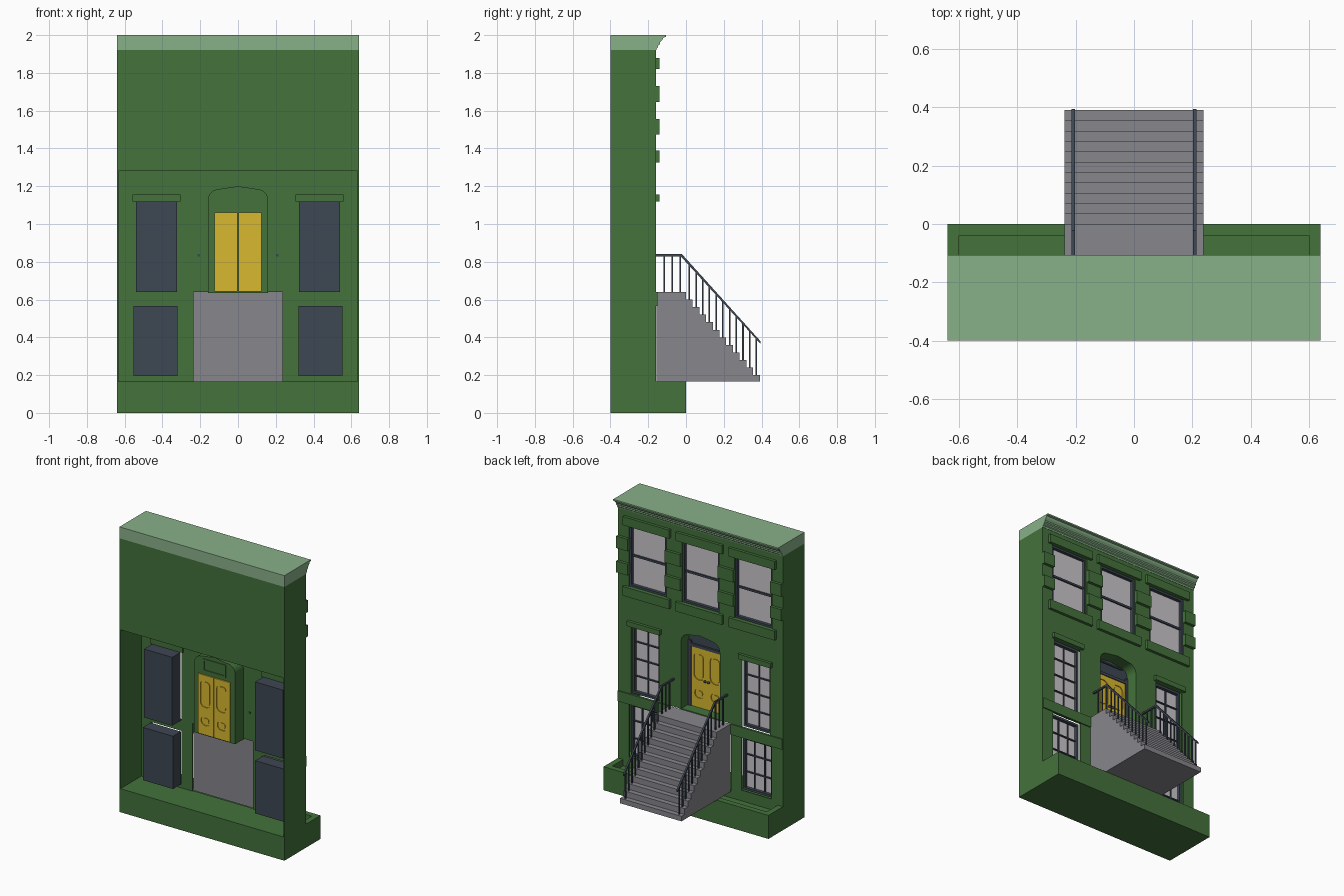
import bpy, bmesh, math
from mathutils import Vector

if "Cube" in bpy.data.objects:
    bpy.data.objects.remove(bpy.data.objects["Cube"])


def material(name, rgb):
    m = bpy.data.materials.new(name)
    m.diffuse_color = (*rgb, 1)
    m.use_nodes = True
    m.node_tree.nodes["Principled BSDF"].inputs["Base Color"].default_value = m.diffuse_color
    return m


GREEN = material("wall green", (0.056, 0.168, 0.044))
PALE = material("pale green", (0.25, 0.44, 0.25))
GREY = material("stone grey", (0.24, 0.24, 0.262))
NAVY = material("dark slate", (0.048, 0.063, 0.086))
GLASS = material("pane grey", (0.60, 0.57, 0.60))
YELLOW = material("door yellow", (0.69, 0.48, 0.028))


def finish(name, bm, mat):
    bmesh.ops.recalc_face_normals(bm, faces=bm.faces)
    me = bpy.data.meshes.new(name)
    bm.to_mesh(me)
    bm.free()
    me.materials.append(mat)
    ob = bpy.data.objects.new(name, me)
    bpy.context.collection.objects.link(ob)
    return ob


def boxes(name, mat, *specs):
    """One object from boxes given as (x0, x1, y0, y1, z0, z1)."""
    bm = bmesh.new()
    for x0, x1, y0, y1, z0, z1 in specs:
        vs = bmesh.ops.create_cube(bm, size=1)["verts"]
        for v in vs:
            v.co = Vector((x1 if v.co.x > 0 else x0,
                           y1 if v.co.y > 0 else y0,
                           z1 if v.co.z > 0 else z0))
    return finish(name, bm, mat)


def prism(name, mat, profile, lo, hi, axis):
    """Extrude a 2D profile along x (profile is y,z) or y (profile is x,z)."""
    bm = bmesh.new()
    vs = [bm.verts.new((lo, a, b) if axis == "x" else (a, lo, b)) for a, b in profile]
    f = bm.faces.new(vs)
    ext = bmesh.ops.extrude_face_region(bm, geom=[f])["geom"]
    d = Vector((hi - lo, 0, 0)) if axis == "x" else Vector((0, hi - lo, 0))
    bmesh.ops.translate(bm, vec=d, verts=[g for g in ext if isinstance(g, bmesh.types.BMVert)])
    return finish(name, bm, mat)


def cut(ob, *cutters):
    for c in cutters:
        c.hide_render = True
        m = ob.modifiers.new("cut", "BOOLEAN")
        m.operation, m.solver, m.object = "DIFFERENCE", "EXACT", c
    dg = bpy.context.evaluated_depsgraph_get()
    me = bpy.data.meshes.new_from_object(ob.evaluated_get(dg))
    ob.modifiers.clear()
    ob.data = me
    for c in cutters:
        bpy.data.objects.remove(c)


def rounded(cx, cz, hw, hh, r, n=6):
    pts = []
    for q, (sx, sz) in enumerate([(1, 1), (-1, 1), (-1, -1), (1, -1)]):
        for i in range(n + 1):
            a = math.pi / 2 * (q + i / n)
            pts.append((cx + sx * (hw - r) + r * math.cos(a), cz + sz * (hh - r) + r * math.sin(a)))
    return pts


def arch(hw, z0, z1):
    """Door opening: straight jambs, rounded shoulders, nearly flat head."""
    r = 0.06
    pts = [(-hw, z0), (hw, z0)]
    pts += [(hw - r + r * math.cos(a), z1 - 0.015 - r + r * math.sin(a))
            for a in [math.radians(15 * i) for i in range(6)]]
    pts.append((0, z1))
    return pts + [(-x, z) for x, z in reversed(pts[2:-1])]


FACE = -0.16
UPPER = (-0.41, 0, 0.41)

# Shell: solid upper storey, hollow open-backed lower storeys
shell = boxes("house_wall", GREEN, (-0.64, 0.64, -0.4, FACE, 0.165, 1.92))
holes = [(-0.632, 0.632, -0.5, -0.168, 0.1, 1.28)]
holes += [(x - 0.145, x + 0.145, -0.2, 0, 1.39, 1.82) for x in UPPER]
for s in (-1, 1):
    holes.append((s * 0.431 - 0.109, s * 0.431 + 0.109, -0.3, 0, 0.64, 1.12))
    holes.append((s * 0.436 - 0.117, s * 0.436 + 0.117, -0.3, 0, 0.195, 0.565))
holes.append((-0.236, 0.236, -0.3, 0, 0.1, 0.64))
cutters = [boxes("wall_cutter", GREEN, h) for h in holes]
cutters.append(prism("arch_cutter", GREEN, arch(0.15, 0.639, 1.19), -0.3, 0, "y"))
cut(shell, *cutters)

# Base with sunken area in front of the basement
base = boxes("base", GREEN, (-0.64, 0.64, -0.4, 0, 0, 0.165))
cut(base, boxes("area_cutter", GREEN, (-0.6, 0.6, FACE, -0.04, 0.12, 0.3)))

# Roof slab and stepped cornice
profile = [(-0.4, 1.92), (-0.158, 1.92), (-0.155, 1.93), (-0.148, 1.935), (-0.148, 1.945),
           (-0.138, 1.952), (-0.138, 1.962), (-0.125, 1.975), (-0.12, 1.987), (-0.107, 1.99),
           (-0.107, 2.0), (-0.4, 2.0)]
prism("roof_cornice", PALE, profile, -0.64, 0.64, "x")


def window(name, x, hw, z0, z1, back, pane, cols, rows, t, bar):
    """Dark frame with glazing bars and a pale pane."""
    x0, x1 = x - hw, x + hw
    front = pane + 0.022
    b = [(x0, x0 + t, back, front, z0, z1), (x1 - t, x1, back, front, z0, z1),
         (x0, x1, back, front, z0, z0 + t), (x0, x1, back, front, z1 - t, z1)]
    for i in range(1, cols):
        c = x0 + (x1 - x0) * i / cols
        b.append((c - bar, c + bar, pane - 0.004, pane + 0.008, z0, z1))
    for i in range(1, rows):
        c = z0 + (z1 - z0) * i / rows
        b.append((x0, x1, pane - 0.004, pane + 0.01, c - bar, c + bar))
    if back < -0.21:
        b.append((x0, x1, back, back + 0.01, z0, z1))
    boxes(name + "_frame", NAVY, *b)
    boxes(name + "_pane", GLASS, (x0 + t / 2, x1 - t / 2, pane - 0.006, pane, z0 + t / 2, z1 - t / 2))


# Upper sash windows with lintels, sills and side blocks
trim = []
for i, x in enumerate(UPPER):
    window(f"upper_window_{i}", x, 0.145, 1.39, 1.82, -0.2, -0.19, 1, 2, 0.014, 0.007)
    trim.append((x - 0.18, x + 0.18, -0.17, -0.14, 1.82, 1.88))
    trim.append((x - 0.18, x + 0.18, -0.17, -0.14, 1.325, 1.39))
for za, zb in ((1.645, 1.73), (1.475, 1.555)):
    for s in (-1, 1):
        trim.append((s * 0.597 - 0.043, s * 0.597 + 0.043, -0.17, -0.14, za, zb))
        trim.append((s * 0.205 - 0.06, s * 0.205 + 0.06, -0.17, -0.14, za, zb))
boxes("upper_window_trim", GREEN, *trim)

# Lower windows, boxed out behind the wall
for s, side in ((-1, "left"), (1, "right")):
    window("main_window_" + side, s * 0.431, 0.109, 0.64, 1.12, -0.27, -0.2, 2, 4, 0.016, 0.004)
    window("basement_window_" + side, s * 0.436, 0.117, 0.195, 0.565, -0.265, -0.2, 3, 3, 0.016, 0.004)
    boxes("main_lintel_" + side, GREEN, (s * 0.431 - 0.127, s * 0.431 + 0.127, -0.18, -0.14, 1.12, 1.155))
    boxes("string_course_" + side, GREEN, (s * 0.437 - 0.201, s * 0.437 + 0.201, -0.167, -0.152, 0.567, 0.64))

# Door recess
recess = prism("door_recess", GREEN, arch(0.16, 0.635, 1.2), -0.26, -0.162, "y")
cut(recess, prism("recess_cutter", GREEN, arch(0.15, 0.642, 1.19), -0.25, 0, "y"))
boxes("transom_rear", GREEN, (-0.09, 0.09, -0.266, -0.255, 1.16, 1.172), (-0.09, 0.09, -0.266, -0.255, 1.083, 1.095),
      (-0.09, -0.078, -0.266, -0.255, 1.083, 1.172), (0.078, 0.09, -0.266, -0.255, 1.083, 1.172))
prism("door_surround", NAVY, arch(0.149, 0.642, 1.189), -0.251, -0.245, "y")
boxes("transom_bars", NAVY, (-0.13, 0.13, -0.246, -0.232, 1.06, 1.08), (-0.1, 0.1, -0.246, -0.236, 1.155, 1.165),
      (-0.145, -0.125, -0.246, -0.232, 0.642, 1.1), (0.125, 0.145, -0.246, -0.232, 0.642, 1.1))

# Double door with rounded panels and knobs
for s, side in ((-1, "left"), (1, "right")):
    c = s * 0.063
    leaf = boxes("door_leaf_" + side, YELLOW, (c - 0.0615, c + 0.0615, -0.268, -0.238, 0.642, 1.06))
    for z, hw, hh, r in ((0.93, 0.042, 0.095, 0.035), (0.74, 0.036, 0.032, 0.03)):
        for y0, y1 in ((-0.3, -0.262), (-0.244, -0.2)):
            cut(leaf, prism("panel_cutter", YELLOW, rounded(c, z, hw, hh, r), y0, y1, "y"))
        prism("door_panel_" + side, YELLOW, rounded(c, z, hw - 0.013, hh - 0.013, r - 0.012), -0.267, -0.239, "y")
    bm = bmesh.new()
    bmesh.ops.create_uvsphere(bm, u_segments=12, v_segments=8, radius=0.009)
    bmesh.ops.translate(bm, vec=(s * 0.014, -0.23, 0.84), verts=bm.verts)
    finish("door_knob_" + side, bm, NAVY)

# Front steps
STEP = 0.0355
steps = [(-0.155, 0.165), (-0.155, 0.64), (0.0, 0.64)]
for i in range(11):
    z = 0.6 - 0.04 * i
    steps += [(i * STEP, z), ((i + 1) * STEP, z)]
steps.append((11 * STEP, 0.165))
prism("front_steps", GREY, steps, -0.238, 0.238, "x")

# Railings: level on the landing, then sloping down
KNEE, END = (-0.025, 0.835), (0.395, 0.372)


def rail_z(y):
    t = max(0, (y - KNEE[0]) / (END[0] - KNEE[0]))
    return KNEE[1] + t * (END[1] - KNEE[1])


for s, side in ((-1, "left"), (1, "right")):
    x, h = s * 0.208, 0.006
    rail = [(-0.17, 0.829), (-0.028, 0.829), (END[0], END[1] - 0.007),
            (END[0], END[1] + 0.007), (-0.022, 0.841), (-0.17, 0.841)]
    prism("handrail_" + side, NAVY, rail, x - h, x + h, "x")
    posts = []
    for y in [-0.114, -0.072, -0.03] + [STEP * (i + 0.5) for i in range(11)]:
        foot = 0.64 if y < 0 else 0.6 - 0.04 * int(y / STEP)
        posts.append((x - 0.004, x + 0.004, y - 0.004, y + 0.004, foot - 0.005, rail_z(y)))
    boxes("balusters_" + side, NAVY, *posts)
